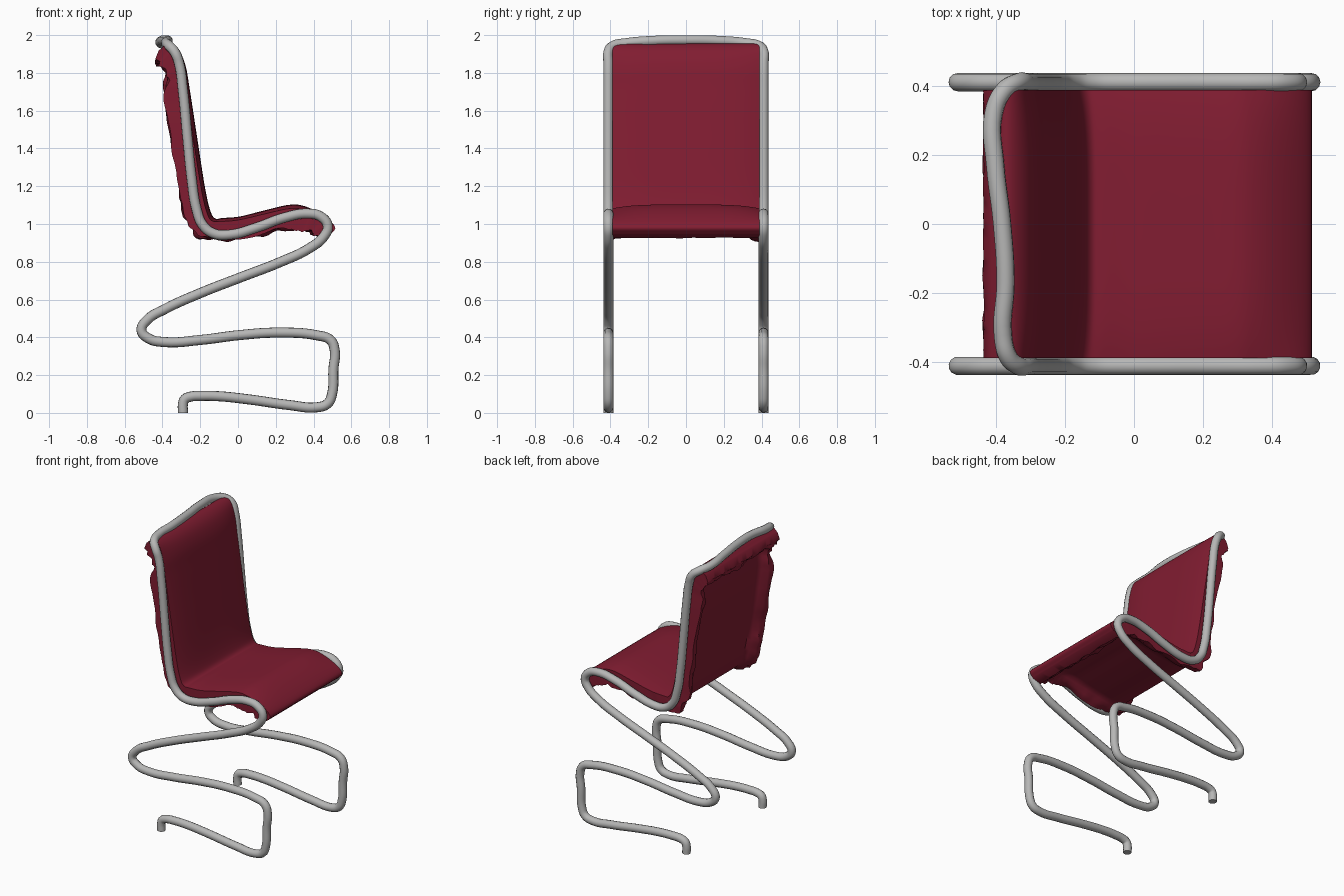
import bpy, bmesh, math, random
from mathutils import Vector, noise

if "Cube" in bpy.data.objects:
    bpy.data.objects.remove(bpy.data.objects["Cube"])

random.seed(3)

def material(name, rgb):
    m = bpy.data.materials.new(name)
    m.diffuse_color = (*rgb, 1)
    m.use_nodes = True
    m.node_tree.nodes["Principled BSDF"].inputs["Base Color"].default_value = m.diffuse_color
    return m

steel = material("brushed steel", (0.47, 0.47, 0.465))
red = material("crimson fabric", (0.22, 0.012, 0.031))

# --- Frame: one bent tube, foot -> seat -> top bar -> mirrored side ---
R, Y = 0.0265, 0.411
side = [(-.291, 0), (-.291, .05), (-.282, .072), (-.255, .085), (-.19, .09), (-.1, .088), (.06, .071),
        (.275, .041), (.42, .03), (.475, .05), (.498, .1), (.505, .23), (.512, .33), (.49, .385),
        (.42, .41), (.22, .425), (.01, .412), (-.2, .386), (-.39, .375), (-.475, .395),
        (-.511, .437), (-.48, .493), (-.39, .548), (-.2, .634), (.01, .716), (.22, .797),
        (.38, .873), (.455, .935), (.475, .99), (.44, 1.038), (.37, 1.055), (.25, 1.035),
        (.09, .978), (-.04, .944), (-.13, .95), (-.187, .995), (-.22, 1.08),
        (-.245, 1.235), (-.267, 1.45), (-.292, 1.71), (-.312, 1.85), (-.335, 1.91)]
bar = [(-.375, .388, 1.942), (-.407, .32, 1.957), (-.402, .17, 1.97), (-.382, 0, 1.973),
       (-.372, -.17, 1.97), (-.38, -.32, 1.957), (-.363, -.388, 1.942)]
path = [(x, Y, z) for x, z in side] + bar + [(x, -Y, z) for x, z in reversed(side)]
cu = bpy.data.curves.new("tube_frame", 'CURVE')
cu.dimensions = '3D'
cu.bevel_depth = R
cu.bevel_resolution = 4
cu.resolution_u = 6
cu.use_fill_caps = True
sp = cu.splines.new('BEZIER')
sp.bezier_points.add(len(path) - 1)
for bp, p in zip(sp.bezier_points, path):
    bp.co = p
    bp.handle_left_type = bp.handle_right_type = 'AUTO'
cu.materials.append(steel)
frame = bpy.data.objects.new("tube_frame", cu)
bpy.context.collection.objects.link(frame)
bpy.context.view_layer.objects.active = frame
frame.select_set(True)
bpy.ops.object.convert(target='MESH')
bpy.ops.object.shade_smooth_by_angle(angle=math.radians(50))

# --- Fabric sling: front and back profile, paired (x, z) from top hem to seat hem ---
front = [(-.42, 1.918), (-.37, 1.955), (-.315, 1.92), (-.278, 1.84), (-.255, 1.71), (-.215, 1.45),
         (-.176, 1.2), (-.148, 1.075), (-.122, 1.03), (-.08, 1.032), (.01, 1.04), (.14, 1.072),
         (.275, 1.102), (.36, 1.092), (.45, 1.045), (.514, .985), (.49, .945)]
back = [(-.437, 1.875), (-.435, 1.855), (-.415, 1.83), (-.385, 1.79), (-.388, 1.69), (-.358, 1.45),
        (-.315, 1.2), (-.28, 1.04), (-.24, .95), (-.15, .912), (-.05, .915), (.11, .938),
        (.25, .965), (.33, .965), (.375, .95), (.41, .94), (.435, .925)]

def spline(pts, n):
    """Catmull-Rom samples, n per segment."""
    v = [Vector((x, 0, z)) for x, z in pts]
    v = [2 * v[0] - v[1]] + v + [2 * v[-1] - v[-2]]
    out = []
    for i in range(1, len(v) - 2):
        a, b, c, d = v[i - 1:i + 3]
        for k in range(n):
            t = k / n
            out.append(.5 * (2 * b + (c - a) * t + (2 * a - 5 * b + 4 * c - d) * t * t
                             + (3 * b - a - 3 * c + d) * t ** 3))
    return out + [v[-2]]

def ramp(x, a, b):
    t = min(1, max(0, (x - a) / (b - a)))
    return t * t * (3 - 2 * t)

F, B = spline(front, 6), spline(back, 6)
NS, NY, W = len(F), 36, 0.388
bm = bmesh.new()
rings = []
for i, (f, b) in enumerate(zip(F, B)):
    s = i / (NS - 1)
    hem = max(ramp(1 - s, .2, .08), ramp(s, .2, .08))
    ring = []
    for j in range(NY + 1):          # smooth front, slightly crowned
        u = 2 * j / NY - 1
        ring.append(f.lerp(b, .15 * u ** 4 * (1 - hem)) + Vector((0, u * W, 0)))
    for j in range(NY, -1, -1):      # back: flat panel with crumpled rim
        u = 2 * j / NY - 1
        rim = max(hem, ramp(abs(u), .78, .92))
        q = Vector((s * 20, u * 5, 2.3))
        n = noise.noise(q) + .5 * noise.noise(q * 2.3)
        base = .55 + .1 * ramp(s, .45, .6)
        k = base + rim * (.95 - base + .2 * n)
        y = u * W * (1 - .012 * abs(n))
        ring.append(f.lerp(b, k) + Vector((0, y, 0)))
    rings.append([bm.verts.new(p) for p in ring])
M = len(rings[0])
for a, b in zip(rings, rings[1:]):
    for j in range(M):
        bm.faces.new((a[j], a[(j + 1) % M], b[(j + 1) % M], b[j]))
for r in (rings[0], rings[-1]):      # close both hems
    for j in range(NY):
        bm.faces.new((r[j], r[j + 1], r[M - 2 - j], r[M - 1 - j]))
bmesh.ops.recalc_face_normals(bm, faces=bm.faces)
me = bpy.data.meshes.new("fabric_sling")
bm.to_mesh(me)
bm.free()
me.materials.append(red)
sling = bpy.data.objects.new("fabric_sling", me)
bpy.context.collection.objects.link(sling)
bpy.ops.object.select_all(action='DESELECT')
bpy.context.view_layer.objects.active = sling
sling.select_set(True)
bpy.ops.object.shade_smooth_by_angle(angle=math.radians(45))
